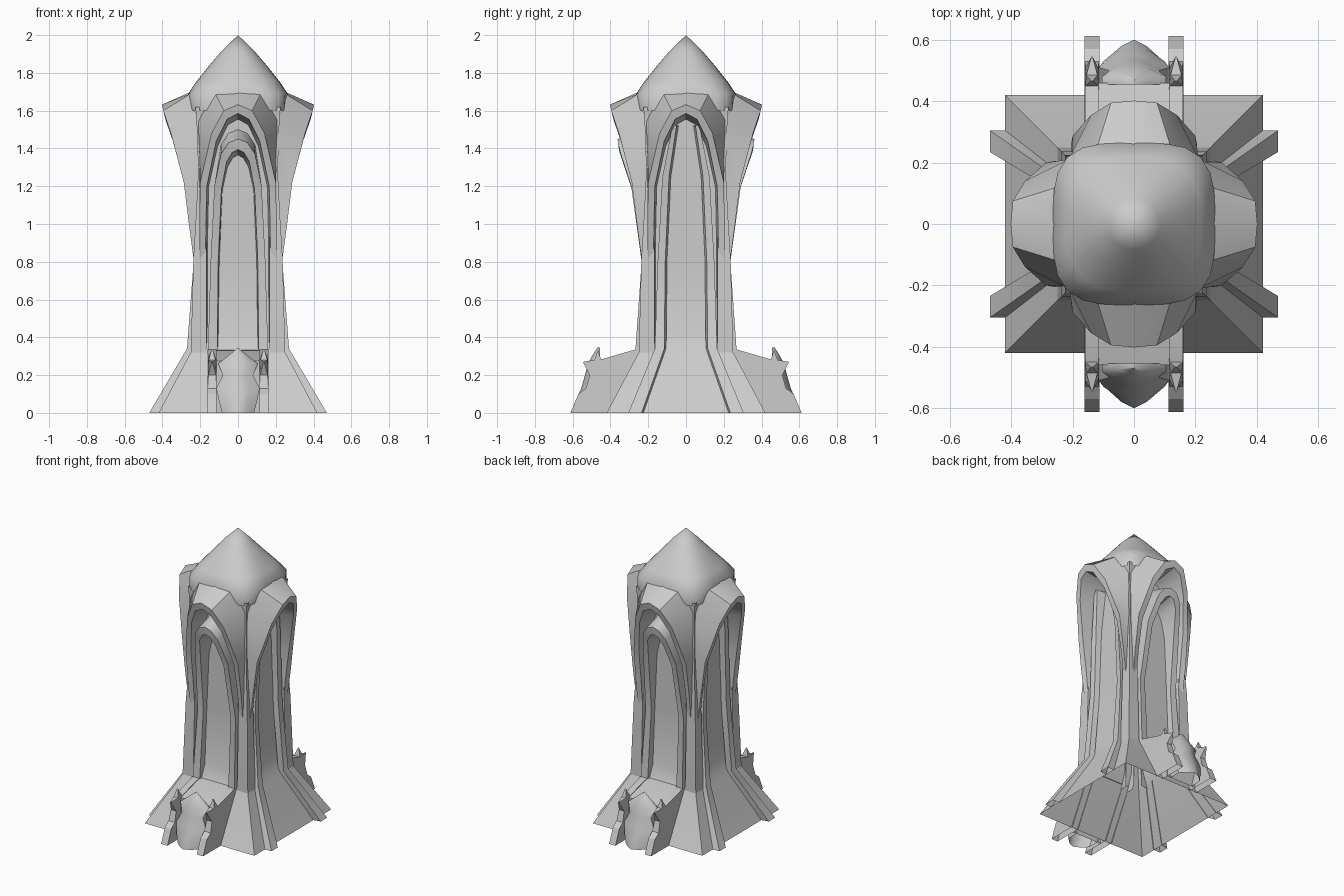
import bpy, bmesh, math

if "Cube" in bpy.data.objects:
    bpy.data.objects.remove(bpy.data.objects["Cube"])

stone = bpy.data.materials.new("grey_stone")
stone.diffuse_color = (0.6, 0.6, 0.6, 1)
stone.use_nodes = True
stone.node_tree.nodes["Principled BSDF"].inputs["Base Color"].default_value = stone.diffuse_color


def place(p, k):
    """(across, outward, up) on side k -> world; side 0 faces -y."""
    u, w, z = p
    x, y = u, -w
    for _ in range(k):
        x, y = -y, x
    return (x, y, z)


def loft(name, rings, k=0, smooth=30, drop=(), caps=True):
    """Skin equal-length rings; hidden strips in drop, caps and the underside stay open."""
    bm = bmesh.new()
    vs = [[bm.verts.new(place(p, k)) for p in r] for r in rings]
    n = len(rings[0])
    hidden = []
    for a, b in zip(vs, vs[1:]):
        for i in range(n):
            j = (i + 1) % n
            f = bm.faces.new((a[i], a[j], b[j], b[i]))
            if i in drop:
                hidden.append(f)
    ends = [bm.faces.new(vs[0]), bm.faces.new(vs[-1])]
    bmesh.ops.recalc_face_normals(bm, faces=bm.faces)
    if not caps:
        hidden += ends
    hidden += [f for f in bm.faces if f not in hidden
               and all(v.co.z < .001 for v in f.verts)]
    bmesh.ops.delete(bm, geom=hidden, context='FACES')
    bmesh.ops.remove_doubles(bm, verts=bm.verts, dist=0.0005)
    me = bpy.data.meshes.new(name)
    bm.to_mesh(me)
    bm.free()
    ob = bpy.data.objects.new(name, me)
    bpy.context.collection.objects.link(ob)
    me.materials.append(stone)
    bpy.ops.object.select_all(action='DESELECT')
    ob.select_set(True)
    bpy.context.view_layer.objects.active = ob
    bpy.ops.object.shade_smooth_by_angle(angle=math.radians(smooth))


def both(half):
    """Mirror a foot-to-apex half path into a full arch."""
    return half + [(-u, w, z) for u, w, z in reversed(half) if u > 0]


def arch(name, back_out, out, inn, back_w, k):
    back_in = [(u * .94, back_w, z - .03 * (z > 1.3)) for u, w, z in inn]
    rows = [both(r) for r in (back_out, out, inn, back_in)]
    loft(name, list(zip(*rows)), k, 45, drop=(3,), caps=False)


def square(h, z):
    return [(-h, -h, z), (h, -h, z), (h, h, z), (-h, h, z)]


# central shaft with flared foot
loft("shaft", [square(h, z) for h, z in
     [(.42, 0), (.245, .33), (.212, .42), (.2, .8), (.198, 1.6)]], caps=False)

# pointed dome, squarish at its hem and round at its tip: radius, height, squareness
N = 32
dome = [(.225, 1.5, 9), (.25, 1.6, 5), (.264, 1.69, 3.6), (.22, 1.755, 2.8),
        (.16, 1.83, 2.3), (.085, 1.918, 2), (.0001, 2.0, 2)]


def rounded(r, z, n):
    pts = []
    for i in range(N):
        c, s = math.cos(2 * math.pi * i / N), math.sin(2 * math.pi * i / N)
        d = r / (abs(c) ** n + abs(s) ** n) ** (1 / n)
        pts.append((c * d, s * d, z))
    return pts


loft("dome", [rounded(*d) for d in dome[1:]], smooth=50, caps=False)

# hood with pointed lip, one per side
hood_back = [(.2, .2, .82), (.2, .2, 1.0), (.203, .2, 1.3), (.21, .215, 1.55),
             (.12, .25, 1.69), (0, .255, 1.697)]
hood_out = [(.203, .236, .82), (.205, .26, 1.0), (.2, .287, 1.22), (.14, .355, 1.48),
            (.075, .395, 1.6), (0, .402, 1.632)]
hood_in = [(.172, .23, .82), (.17, .25, 1.0), (.165, .28, 1.2), (.115, .345, 1.44),
           (.058, .385, 1.555), (0, .392, 1.585)]

# tall ribs on left and right, splayed at the foot
rib_out = [(.305, .47, 0), (.165, .27, .34), (.15, .235, .8), (.125, .24, 1.25),
           (.07, .265, 1.53)]
rib_in = [(.235, .47, 0), (.115, .27, .34), (.11, .232, .8), (.09, .235, 1.25),
          (.05, .26, 1.52)]
rib_back = [.415, .235, .198, .198, .198]

# inner arch on front and back
arch_out = [(.16, .27, .3), (.145, .235, .8), (.125, .29, 1.2), (.09, .345, 1.37),
            (.05, .36, 1.43), (0, .362, 1.45)]
arch_in = [(.11, .265, .3), (.105, .23, .8), (.088, .285, 1.18), (.06, .335, 1.33),
           (.03, .352, 1.38), (0, .355, 1.395)]

for k in range(4):
    arch("hood", hood_back, hood_out, hood_in, .199, k)
    # corner pier widening up into the dome between hoods
    loft("corner_pier", [[(.16, .19, z), (.168, h, z), (h, h, z), (h, .168, z),
                          (.19, .16, z)]
         for h, z in [(.25, .32), (.236, .82), (.222, 1.05), (.212, 1.25),
                      (.214, 1.45), (.225, 1.62)]], k, drop=(4,), caps=False)
    if k % 2:
        for s in (1, -1):
            rings = [[(s * a[0], d, a[2]), (s * a[0], a[1], a[2]),
                      (s * b[0], b[1], b[2]), (s * (b[0] - .01), d, b[2])]
                     for a, b, d in zip(rib_out, rib_in, rib_back)]
            loft("side_rib", rings, k, drop=(3,))
    else:
        arch("inner_arch", [(u, .199, z + .05 * (z > 1.3)) for u, w, z in arch_out],
             arch_out, arch_in, .199, k)

# entrances on front and back; side walls pinch to points: out, up, half width
plate = [(.41, 0, .024), (.24, .335, .024), (.27, .335, .024), (.45, .283, .022),
         (.466, .335, .003), (.485, .28, .018), (.545, .27, .002), (.51, .2, .02),
         (.53, .13, .024), (.57, .1, .024), (.612, 0, .024)]
block = [(.41, 0), (.24, .332), (.27, .33), (.46, .275), (.46, 0)]
# shield: half width, ridge out, edge out, up
shield = [(.085, .6, .54, 0), (.1, .585, .53, .06), (.115, .555, .51, .13),
          (.08, .535, .5, .2), (.105, .52, .48, .26), (.05, .495, .475, .305),
          (.001, .47, .468, .345)]
for k in (0, 2):
    for s in (1, -1):
        loft("entrance_side_wall",
             [[(s * .137 + e * h, w, z) for w, z, h in plate] for e in (-1, 1)],
             k, drop=(0,))
    loft("entrance_block", [[(u, w, z) for w, z in block] for u in (-.115, .115)],
         k, drop=(0,), caps=False)
    loft("shield_door",
         [[(-h, .455, z)] + [(h * t, e + (c - e) * (1 - abs(t) ** 1.5), z)
          for t in (-1, -.5, 0, .5, 1)] + [(h, .455, z)] for h, c, e, z in shield],
         k, 50, drop=(6,))
